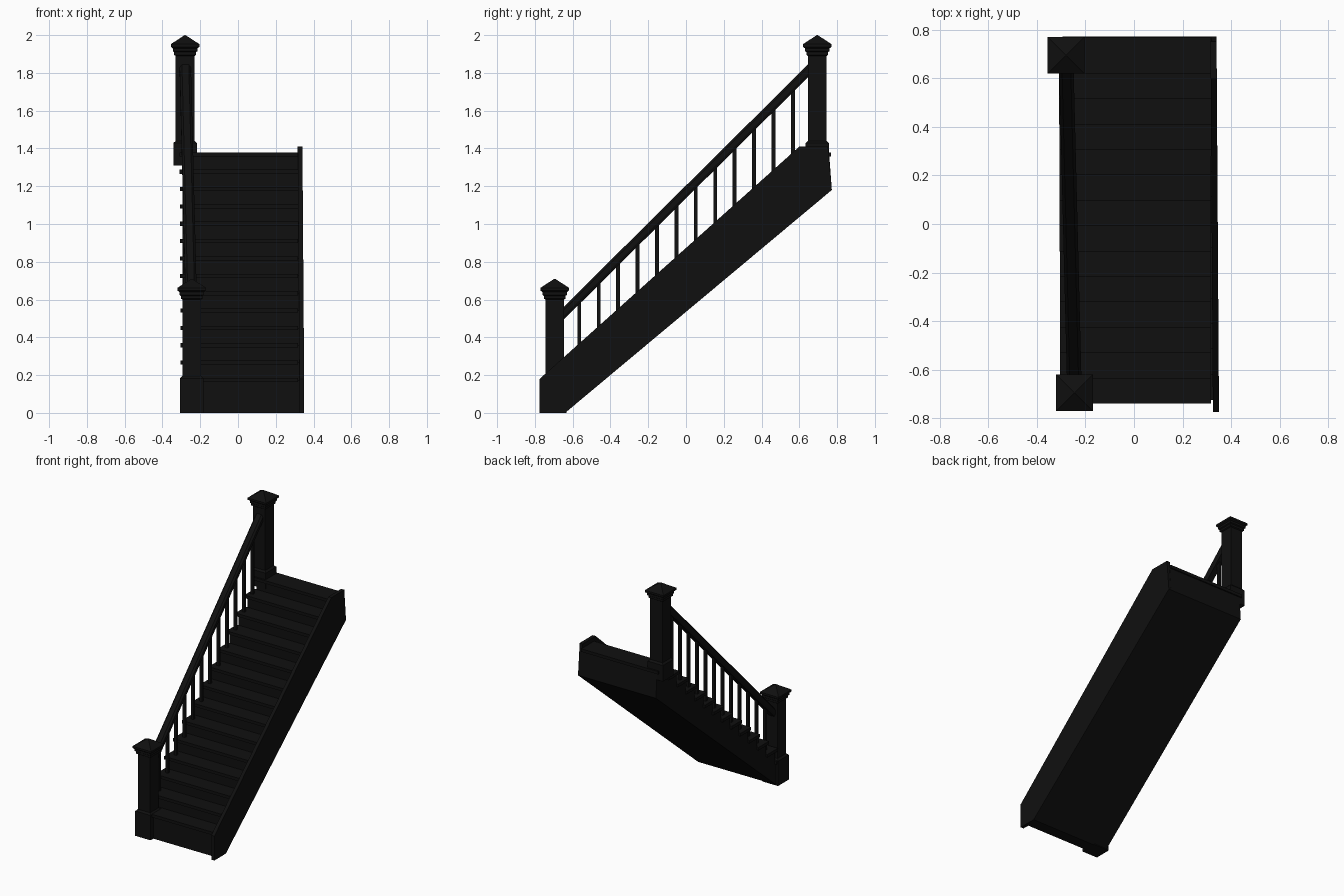
import bpy, bmesh, math
from mathutils import Vector

if "Cube" in bpy.data.objects:
    bpy.data.objects.remove(bpy.data.objects["Cube"])

mat = bpy.data.materials.new("dark_paint")
mat.diffuse_color = (0.005, 0.005, 0.005, 1)
mat.use_nodes = True
mat.node_tree.nodes["Principled BSDF"].inputs["Base Color"].default_value = mat.diffuse_color

N = 14                      # treads
GO, RISE = 0.1046, 0.0919   # step depth and height
Y0, Z0 = -0.74, 0.185       # front edge and top of the first tread


def finish(name, bm):
    bmesh.ops.recalc_face_normals(bm, faces=bm.faces)
    me = bpy.data.meshes.new(name)
    bm.to_mesh(me)
    bm.free()
    me.materials.append(mat)
    ob = bpy.data.objects.new(name, me)
    bpy.context.collection.objects.link(ob)
    return ob


def add_box(bm, x0, x1, y0, y1, z0, z1):
    vs = bmesh.ops.create_cube(bm, size=1)["verts"]
    for v in vs:
        v.co = Vector(((x0 + x1) / 2 + v.co.x * (x1 - x0),
                       (y0 + y1) / 2 + v.co.y * (y1 - y0),
                       (z0 + z1) / 2 + v.co.z * (z1 - z0)))


def extrude_yz(name, pts, x0, x1, lean=0.0):
    """Extrude a side profile along x; lean shifts x in proportion to y."""
    bm = bmesh.new()
    face = bm.faces.new([bm.verts.new((x0, y, z)) for y, z in pts])
    new = bmesh.ops.extrude_face_region(bm, geom=[face])["geom"]
    bmesh.ops.translate(bm, vec=(x1 - x0, 0, 0),
                        verts=[g for g in new if isinstance(g, bmesh.types.BMVert)])
    for v in bm.verts:
        v.co.x += lean * v.co.y
    return finish(name, bm)


def add_rings(bm, cx, cy, rings):
    """Square lathe: stack of (half width, z) rings, closed at both ends."""
    loops = [[bm.verts.new((cx + sx * h, cy + sy * h, z))
              for sx, sy in ((-1, -1), (1, -1), (1, 1), (-1, 1))] for h, z in rings]
    for a, b in zip(loops, loops[1:]):
        for i in range(4):
            j = (i + 1) % 4
            bm.faces.new((a[i], a[j], b[j], b[i]))
    bm.faces.new(loops[0][::-1])
    bm.faces.new(loops[-1])


def newel(name, cx, cy, z_base, z_foot, z_top):
    bm = bmesh.new()
    add_rings(bm, cx, cy, [
        (0.0625, z_base), (0.0625, z_foot - 0.012), (0.05, z_foot),
        (0.05, z_top - 0.11), (0.058, z_top - 0.105), (0.058, z_top - 0.09),
        (0.065, z_top - 0.085), (0.065, z_top - 0.07),
        (0.076, z_top - 0.062), (0.076, z_top - 0.048), (0.002, z_top)])
    return finish(name, bm)


# Stair body: saw-tooth top, sloping soffit below
LEFT, RIGHT = -0.292, 0.325
prof = [(Y0 + 0.015, 0), (-0.64, 0), (0.772, 1.18), (0.758, Z0 + RISE * (N - 1) - 0.01)]
for i in reversed(range(N)):
    y, z = Y0 + 0.015 + i * GO, Z0 + i * RISE - 0.01
    prof.append((y, z))
    if i:
        prof.append((y, z - RISE))
extrude_yz("stair_body", prof, LEFT, RIGHT, -0.004)

# Treads with nosing, overhanging the open left side
bm = bmesh.new()
for i in range(N):
    y, z = Y0 + i * GO, Z0 + i * RISE
    back = 0.768 if i == N - 1 else y + GO + 0.016
    add_box(bm, -0.306 - 0.004 * (y + 0.1), 0.318, y, back, z - 0.022, z)
finish("treads", bm)

# Closed stringer on the right
extrude_yz("right_stringer", [(-0.775, 0), (-0.64, 0), (0.772, 1.18), (0.752, 1.41),
                              (0.60, 1.41), (-0.755, 0.198), (-0.775, 0.18)],
           0.32, 0.345, -0.0065)

# Newel posts
BOT, TOP = Vector((-0.245, -0.695, 0)), Vector((-0.28, 0.695, 0))
newel("lower_newel_post", BOT.x, BOT.y, 0.0, 0.195, 0.71)
newel("upper_newel_post", TOP.x, TOP.y, 1.31, 1.44, 2.0)


def rail_x(y):
    return BOT.x + (TOP.x - BOT.x) * (y - BOT.y) / (TOP.y - BOT.y)


def rail_z(y):
    return 0.535 + (y + 0.64) * 0.992


# Handrail with chamfered top edges
bm = bmesh.new()
section = [(-0.022, -0.034), (0.022, -0.034), (0.03, -0.015),
           (0.03, 0.018), (0.018, 0.034), (-0.018, 0.034), (-0.03, 0.018), (-0.03, -0.015)]
ends = [[bm.verts.new((rail_x(y) + a, y, rail_z(y) + b)) for a, b in section]
        for y in (-0.66, 0.66)]
n = len(section)
for i in range(n):
    j = (i + 1) % n
    bm.faces.new((ends[0][i], ends[0][j], ends[1][j], ends[1][i]))
bm.faces.new(ends[0][::-1])
bm.faces.new(ends[1])
finish("handrail", bm)

# Balusters, one per tread between the posts
bm = bmesh.new()
for i in range(1, N - 1):
    y = -0.565 + (i - 1) * 0.1028
    x = rail_x(y)
    add_box(bm, x - 0.01, x + 0.01, y - 0.01, y + 0.01, Z0 + i * RISE - 0.005, rail_z(y))
finish("balusters", bm)
